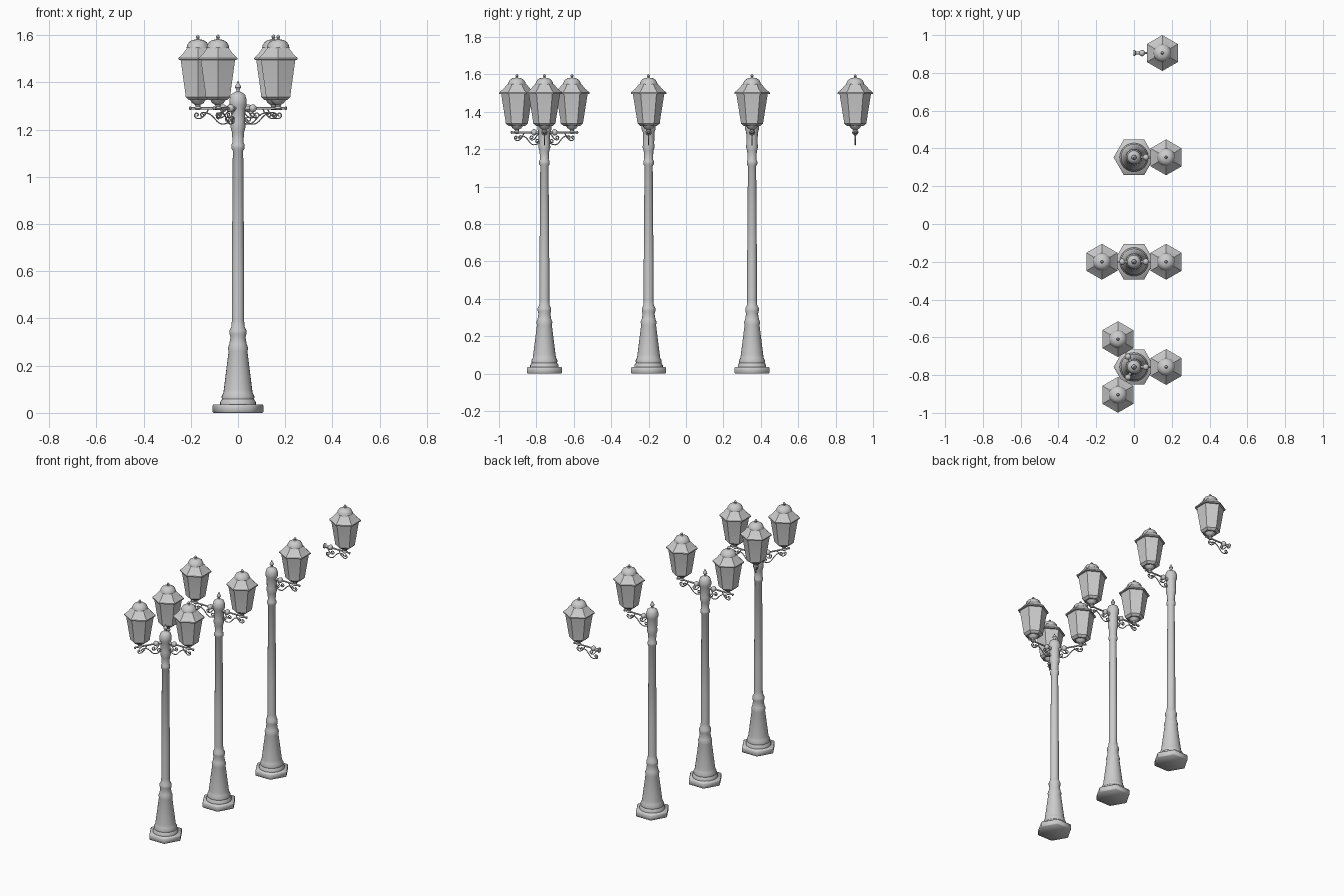
import bpy, bmesh, math
from mathutils import Vector, Matrix

if "Cube" in bpy.data.objects:
    bpy.data.objects.remove(bpy.data.objects["Cube"], do_unlink=True)

metal = bpy.data.materials.new("light grey metal")
metal.use_nodes = True
GREY = (0.6, 0.6, 0.6, 1)
metal.diffuse_color = GREY
metal.node_tree.nodes["Principled BSDF"].inputs["Base Color"].default_value = GREY


def finish(name, bm, place, angle):
    bm.transform(place)
    bmesh.ops.recalc_face_normals(bm, faces=bm.faces)
    mesh = bpy.data.meshes.new(name)
    bm.to_mesh(mesh)
    bm.free()
    mesh.materials.append(metal)
    ob = bpy.data.objects.new(name, mesh)
    bpy.context.collection.objects.link(ob)
    bpy.ops.object.select_all(action="DESELECT")
    ob.select_set(True)
    bpy.context.view_layer.objects.active = ob
    bpy.ops.object.shade_smooth_by_angle(angle=math.radians(angle))
    return ob


def turned(name, profile, sides, place, start=0.0, angle=40):
    """Lathe a (radius, height) profile and cap both ends."""
    bm = bmesh.new()
    rings = []
    for r, z in profile:
        rings.append([bm.verts.new((r * math.cos(start + math.tau * i / sides),
                                    r * math.sin(start + math.tau * i / sides), z))
                      for i in range(sides)])
    for a, b in zip(rings, rings[1:]):
        for i in range(sides):
            j = (i + 1) % sides
            bm.faces.new((a[i], a[j], b[j], b[i]))
    bm.faces.new(rings[0][::-1])
    bm.faces.new(rings[-1])
    return finish(name, bm, place, angle)


def rod(name, points, radius, place, sides=6):
    """Sweep a round bar along (x, z) points in the arm's plane."""
    bm = bmesh.new()
    rings = []
    pts = [Vector((x, 0, z)) for x, z in points]
    for i, p in enumerate(pts):
        along = (pts[min(i + 1, len(pts) - 1)] - pts[max(i - 1, 0)]).normalized()
        side = Vector((0, 1, 0))
        up = along.cross(side)
        rings.append([bm.verts.new(p + radius * (side * math.cos(math.tau * k / sides)
                                                 + up * math.sin(math.tau * k / sides)))
                      for k in range(sides)])
    for a, b in zip(rings, rings[1:]):
        for k in range(sides):
            j = (k + 1) % sides
            bm.faces.new((a[k], a[j], b[j], b[k]))
    bm.faces.new(rings[0])
    bm.faces.new(rings[-1])
    return finish(name, bm, place, 60)


def spiral(cx, cz, r0, r1, a0, a1, steps=16):
    pts = []
    for i in range(steps + 1):
        t = i / steps
        r, a = r0 + (r1 - r0) * t, math.radians(a0 + (a1 - a0) * t)
        pts.append((cx + r * math.cos(a), cz + r * math.sin(a)))
    return pts


def bezier(a, b, c, d, steps=12):
    a, b, c, d = map(Vector, (a, b, c, d))
    return [tuple(a * (1 - t) ** 3 + b * 3 * t * (1 - t) ** 2 + c * 3 * t * t * (1 - t) + d * t ** 3)
            for t in (i / steps for i in range(steps + 1))]


PLINTH = [(.104, 0), (.108, .005), (.108, .03), (.104, .036)]
POLE = [(.076, .034), (.076, .045), (.068, .058), (.07, .07), (.062, .085), (.06, .1),
        (.04, .26), (.043, .275), (.037, .29), (.032, .32), (.036, .335), (.036, .35),
        (.028, .365), (.026, .39), (.026, .6), (.022, 1.11), (.028, 1.12), (.028, 1.135),
        (.023, 1.145), (.026, 1.19), (.032, 1.21), (.03, 1.23), (.031, 1.29), (.037, 1.305),
        (.037, 1.325), (.034, 1.335), (.03, 1.348), (.018, 1.356), (.007, 1.362),
        (.007, 1.37), (.013, 1.378), (.012, 1.384), (.005, 1.395), (.002, 1.405)]
BODY = [(.045, 1.325), (.06, 1.338), (.06, 1.345), (.084, 1.495)]
ROOF = [(.084, 1.495), (.095, 1.496), (.095, 1.503), (.072, 1.522), (.055, 1.543), (.048, 1.548)]
DOME = [(.048, 1.545), (.046, 1.556), (.038, 1.57), (.024, 1.579), (.008, 1.582),
        (.005, 1.586), (.008, 1.591), (.007, 1.596), (.001, 1.602)]
SOCKET = [(.008, 1.282), (.016, 1.29), (.01, 1.298), (.012, 1.305), (.024, 1.312), (.034, 1.328)]
COUPLING = [(.016, .018), (.016, .024), (.009, .03), (.007, .048), (.012, .052), (.017, .06),
            (.017, .066), (.012, .074), (.006, .078)]
REACH = 0.17


def lantern_arm(label, place):
    """One bracket with its scrolls and six-sided lantern, reaching along +x."""
    head = place @ Matrix.Translation((REACH, 0, 0))
    turned(label + "_lantern_body", BODY, 6, head, math.pi / 6, 30)
    turned(label + "_lantern_roof", ROOF, 6, head, math.pi / 6, 30)
    turned(label + "_lantern_dome", DOME, 12, head)
    turned(label + "_lantern_socket", SOCKET, 12, head)

    # horizontal bar with turned coupling and end knob
    lay = place @ Matrix.Translation((0, 0, 1.29)) @ Matrix.Rotation(math.pi / 2, 4, "Y")
    turned(label + "_arm_coupling", COUPLING, 12, lay)
    rod(label + "_arm_bar", [(.02, 1.29), (.2, 1.29)], .005, place, 8)
    turned(label + "_arm_knob", [(.003, .196), (.008, .2), (.008, .204), (.003, .208)], 8, lay)

    # scrollwork below the bar
    sweep = bezier((.043, 1.228), (.1, 1.205), (.09, 1.275), (.15, 1.272))
    rod(label + "_long_scroll", spiral(.045, 1.242, .004, .014, -560, -95, 20) + sweep[1:]
        + spiral(.15, 1.262, .01, .003, 90, -300), .003, place)
    rod(label + "_upper_scroll", bezier((.03, 1.28), (.05, 1.285), (.05, 1.25), (.075, 1.25))
        + spiral(.078, 1.262, .012, .004, -80, 300), .003, place)
    rod(label + "_outer_scroll", bezier((.125, 1.288), (.14, 1.25), (.17, 1.235), (.183, 1.255))
        + spiral(.174, 1.262, .01, .003, -20, 300), .003, place)


def lamp_post(label, y, angles):
    place = Matrix.Translation((0, y, 0))
    turned(label + "_plinth", PLINTH, 6, place, 0, 70)
    turned(label + "_pole", POLE, 24, place)
    for n, a in enumerate(angles):
        lantern_arm(f"{label}_{n + 1}", place @ Matrix.Rotation(math.radians(a), 4, "Z"))


lamp_post("triple_post", -0.757, (0, 120, 240))
lamp_post("double_post", -0.2, (0, 180))
lamp_post("single_post", 0.353, (0,))

# wall lamp without a post
lantern_arm("wall_lamp", Matrix.Translation((-0.02, 0.905, 0)))
